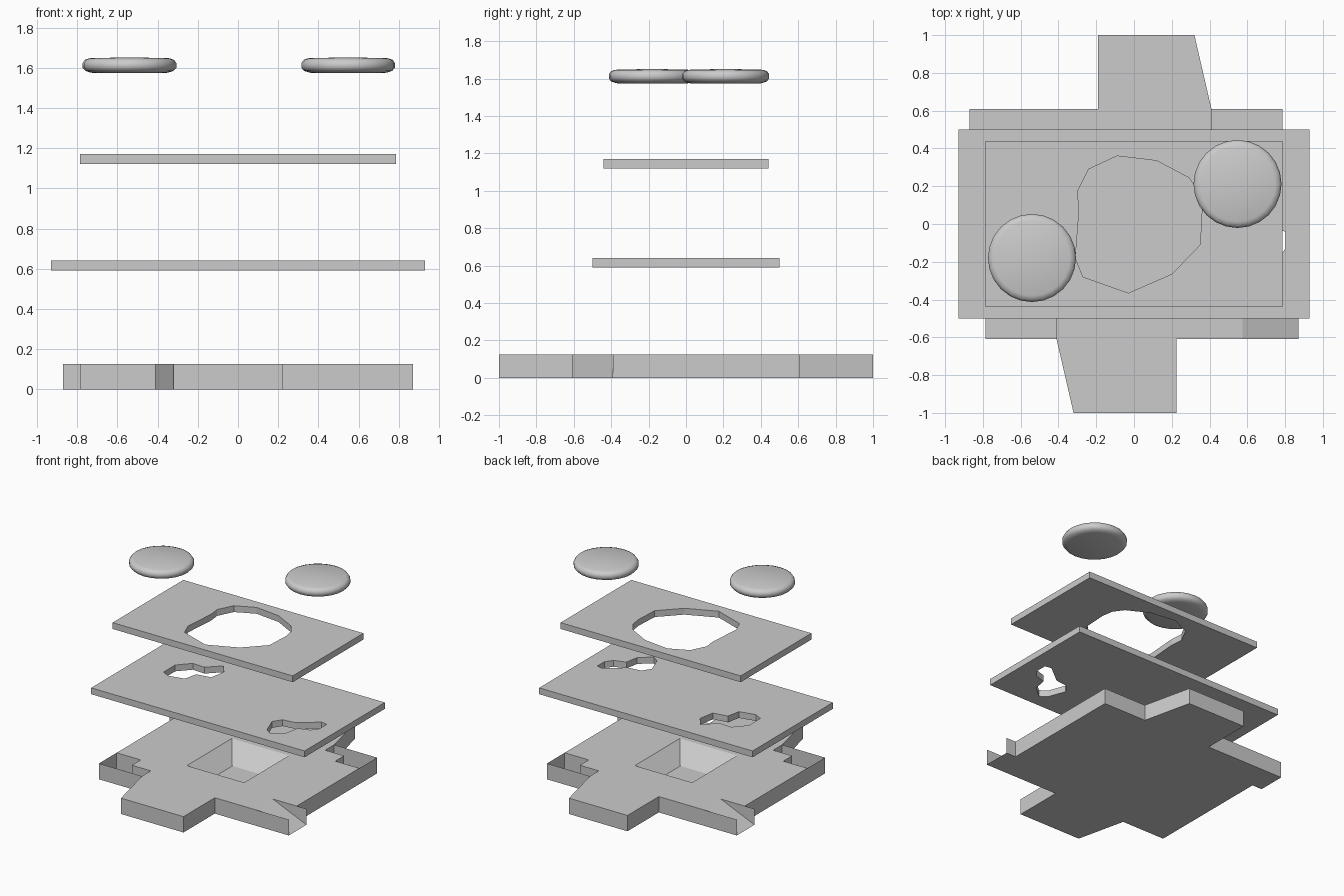
import bpy, bmesh, math
from mathutils import Vector

if "Cube" in bpy.data.objects:
    bpy.data.objects.remove(bpy.data.objects["Cube"])


def finish(bm, name):
    me = bpy.data.meshes.new(name)
    bmesh.ops.remove_doubles(bm, verts=bm.verts[:], dist=1e-4)
    bm.to_mesh(me)
    bm.free()
    ob = bpy.data.objects.new(name, me)
    bpy.context.collection.objects.link(ob)
    return ob


def fill(bm, loops, z, up):
    """Flat face bounded by the first loop, with the other loops as holes."""
    edges = []
    for loop in loops:
        vs = [bm.verts.new((x, y, z)) for x, y in loop]
        edges += [bm.edges.new((a, b)) for a, b in zip(vs, vs[1:] + vs[:1])]
    res = bmesh.ops.triangle_fill(bm, edges=edges, use_beauty=True, normal=(0, 0, 1))
    for f in res["geom"]:
        if isinstance(f, bmesh.types.BMFace):
            f.normal_update()
            if (f.normal.z > 0) != up:
                f.normal_flip()


def quad(bm, *pts):
    bm.faces.new([bm.verts.new(p) for p in pts])


def walls(bm, path, z0, z1, closed=False):
    pts = path + path[:1] if closed else path
    for (ax, ay), (bx, by) in zip(pts, pts[1:]):
        quad(bm, (ax, ay, z0), (bx, by, z0), (bx, by, z1), (ax, ay, z1))


def plate(name, hx, hy, z0, z1, holes):
    bm = bmesh.new()
    outer = [(-hx, -hy), (hx, -hy), (hx, hy), (-hx, hy)]
    fill(bm, [outer] + holes, z0, False)
    fill(bm, [outer] + holes, z1, True)
    walls(bm, outer, z0, z1, True)
    for h in holes:  # holes are listed clockwise
        walls(bm, h, z0, z1, True)
    return finish(bm, name)


def spin(pts, s):
    return [(x * s, y * s) for x, y in pts]


# Base tray: tabs, interlocking hooks and pockets, tapered pit in the middle
H = 0.125
bm = bmesh.new()
top, bottom = [], []
pocket = [(.785, .39), (.575, .39), (.575, .5), (.41, .5), (.41, .61)]
for s, e, e2 in ((1, .225, .19), (-1, .19, .225)):
    tab = [(-.32, -1), (e, -1), (e, -.61)]
    top += spin(tab + [(.575, -.61), (.575, -.39), (.785, -.39)] + pocket, s)
    bottom += spin(tab + [(.87, -.61), (.87, -.39), (.785, -.39), (.785, .61), (.41, .61)], s)
    walls(bm, spin([(.87, -.39), (.785, -.39), (.785, .61), (.41, .61), (.32, 1),
                    (-e2, 1), (-e2, .61), (-.87, .61)], s), 0, H)
    walls(bm, spin(pocket, s), 0, H)
    walls(bm, spin([(.575, -.39), (.785, -.39)], s), 0, H)
    # sloping hook floor
    quad(bm, (.575 * s, -.61 * s, H), (.87 * s, -.61 * s, 0),
         (.87 * s, -.39 * s, 0), (.575 * s, -.39 * s, H))
rim = [(-.25, -.28), (.25, -.28), (.25, .28), (-.25, .28)]
low = [(-.12, -.1), (.12, -.1), (.12, .1), (-.12, .1)]
fill(bm, [top, rim], H, True)
fill(bm, [bottom], 0, False)
for i in range(4):
    j = (i + 1) % 4
    quad(bm, (*rim[i], H), (*rim[j], H), (*low[j], .012), (*low[i], .012))
quad(bm, *[(x, y, .012) for x, y in low])
finish(bm, "base_tray")

# Middle plate with two wavy openings
left_hole = [(-.66, .016), (-.66, .16), (-.573, .255), (-.466, .25), (-.37, .345),
             (-.307, .263), (-.33, .137), (-.448, .117), (-.469, .011), (-.597, -.017)]
right_hole = [(.504, -.358), (.454, -.225), (.50, -.157), (.606, -.144), (.75, -.03),
              (.802, -.04), (.802, -.13), (.76, -.185), (.67, -.213), (.65, -.32), (.558, -.397)]
plate("middle_plate", .93, .5, .59, .64, [left_hole, right_hole])

# Upper plate with one large opening
big_hole = [(-.30, .17), (-.24, .29), (-.09, .36), (.12, .335), (.29, .245), (.345, .17), (.36, .08),
            (.35, -.11), (.2, -.265), (-.03, -.365), (-.27, -.28), (-.31, -.18), (-.29, .08)]
plate("upper_plate", .785, .44, 1.12, 1.17, [big_hole])

# Two rounded discs
profile = [(0, 1.573), (.19, 1.575), (.219, 1.584), (.233, 1.6), (.233, 1.622),
           (.222, 1.639), (.2, 1.647), (0, 1.652)]
for name, cx, cy in (("left_disc", -.54, -.18), ("right_disc", .548, .212)):
    bm = bmesh.new()
    vs = [bm.verts.new((cx + r, cy, z)) for r, z in profile]
    es = [bm.edges.new(p) for p in zip(vs, vs[1:])]
    bmesh.ops.spin(bm, geom=vs + es, cent=(cx, cy, 0), axis=(0, 0, 1),
                   angle=math.tau, steps=24, use_duplicate=False)
    bmesh.ops.remove_doubles(bm, verts=bm.verts[:], dist=1e-4)
    bmesh.ops.recalc_face_normals(bm, faces=bm.faces[:])
    ob = finish(bm, name)
    for p in ob.data.polygons:
        p.use_smooth = True
